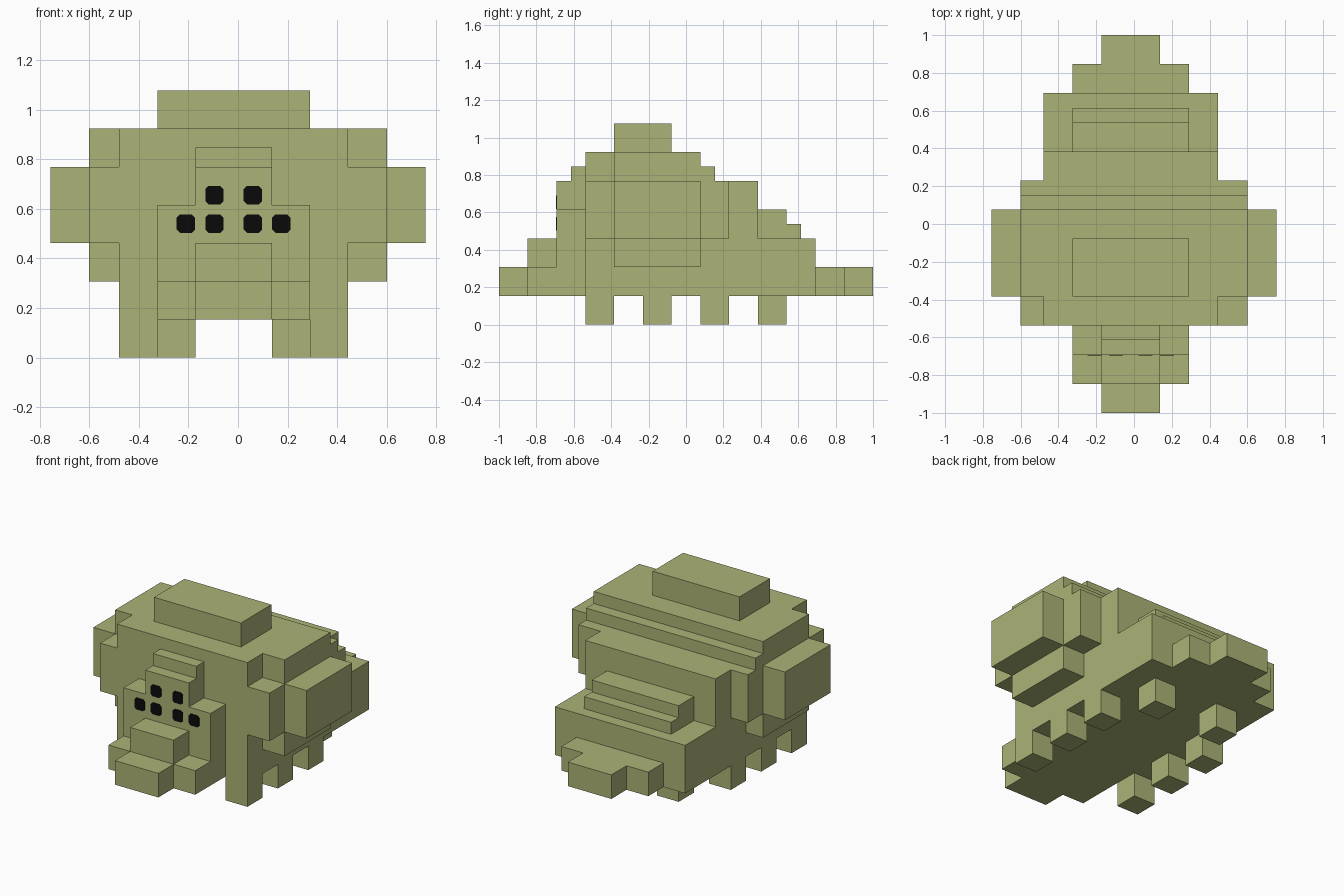
import bpy, bmesh

if "Cube" in bpy.data.objects:
    bpy.data.objects.remove(bpy.data.objects["Cube"])

U = 2 / 13       # one block
SHIFT = -0.0175  # core blocks sit slightly left of centre


def material(name, rgb):
    m = bpy.data.materials.new(name)
    m.diffuse_color = (*rgb, 1)
    m.use_nodes = True
    m.node_tree.nodes["Principled BSDF"].inputs["Base Color"].default_value = m.diffuse_color
    return m


OLIVE = material("olive_green", (0.41, 0.45, 0.18))
BLACK = material("eye_black", (0.003, 0.003, 0.003))


def add_mesh(name, bm, mat):
    bmesh.ops.recalc_face_normals(bm, faces=bm.faces)
    me = bpy.data.meshes.new(name)
    bm.to_mesh(me)
    bm.free()
    me.materials.append(mat)
    bpy.context.collection.objects.link(bpy.data.objects.new(name, me))


def box(name, x0, x1, y0, y1, z0, z1):
    bm = bmesh.new()
    bmesh.ops.create_cube(bm, size=1)
    for v in bm.verts:
        v.co = (x1 if v.co.x > 0 else x0,
                y1 if v.co.y > 0 else y0,
                z1 if v.co.z > 0 else z0)
    add_mesh(name, bm, OLIVE)


def core(name, half, y0, y1, z0, z1):
    """Centred block; half width, y from the nose and z are in block units."""
    box(name, SHIFT - half * U, SHIFT + half * U,
        y0 * U - 1, y1 * U - 1, z0 * U, z1 * U)


# Body, from head end to tail end
core("body_front", 3, 3, 7, 1, 6)
core("body_rear", 3, 7, 9, 1, 5)
core("hind_body", 3, 9, 11, 1, 3)
core("back_hump", 2, 4, 6, 6, 7)
core("hind_step_upper", 2, 9, 10, 3, 4)
core("hind_step_lower", 2, 10, 10.5, 3, 3.5)
core("tail_base", 2, 11, 12, 1, 2)
core("tail_tip", 1, 12, 13, 1, 2)
box("shell_step", -0.6, 0.6, 7 * U - 1, 7.5 * U - 1, 5 * U, 5.5 * U)

# Head and snout
core("head", 2, 2, 3, 1, 4)
core("forehead", 1, 2, 3, 4, 5)
core("brow", 1, 2.5, 3, 5, 5.5)
core("jaw", 2, 1, 2, 1, 2)
core("snout", 1, 1, 2, 2, 3)
core("snout_tip", 1, 0, 1, 1, 2)

# Shell sides and legs
for side, s in (("left", -1), ("right", 1)):
    inner = SHIFT + s * 3 * U
    for part, xa, xb, y0, y1, z0, z1 in (
            ("shell_side", inner, s * 0.6, 4, 7, 2, 6),
            ("shell_side_front", inner, s * 0.6, 3, 4, 3, 5),
            ("shell_side_rear", inner, s * 0.6, 7, 8, 3, 5),
            ("shell_flare", s * 0.6, s * 0.755, 4, 7, 3, 5)):
        box(f"{side}_{part}", min(xa, xb), max(xa, xb),
            y0 * U - 1, y1 * U - 1, z0 * U, z1 * U)
    for i, (y, x) in enumerate(((3, 2.5), (5, 2.5), (7, 2.5), (9, 1.5))):
        cx = SHIFT + s * x * U
        box(f"{side}_leg_{i + 1}", cx - U / 2, cx + U / 2,
            y * U - 1, (y + 1) * U - 1, 0, U)

# Six eyes: thin plates with clipped corners on the face
R, C = 0.037, 0.024
OUTLINE = [(-C, -R), (C, -R), (R, -C), (R, C), (C, R), (-C, R), (-R, C), (-R, -C)]
FACE_Y = 2 * U - 1
for i, (x, z) in enumerate(((-0.095, 0.655), (0.06, 0.655), (-0.21, 0.54),
                            (-0.095, 0.54), (0.06, 0.54), (0.175, 0.54))):
    bm = bmesh.new()
    face = bm.faces.new([bm.verts.new((x + a, FACE_Y, z + b)) for a, b in OUTLINE])
    ext = bmesh.ops.extrude_face_region(bm, geom=[face])["geom"]
    bmesh.ops.translate(bm, vec=(0, -0.004, 0),
                        verts=[g for g in ext if isinstance(g, bmesh.types.BMVert)])
    add_mesh(f"eye_{i + 1}", bm, BLACK)
